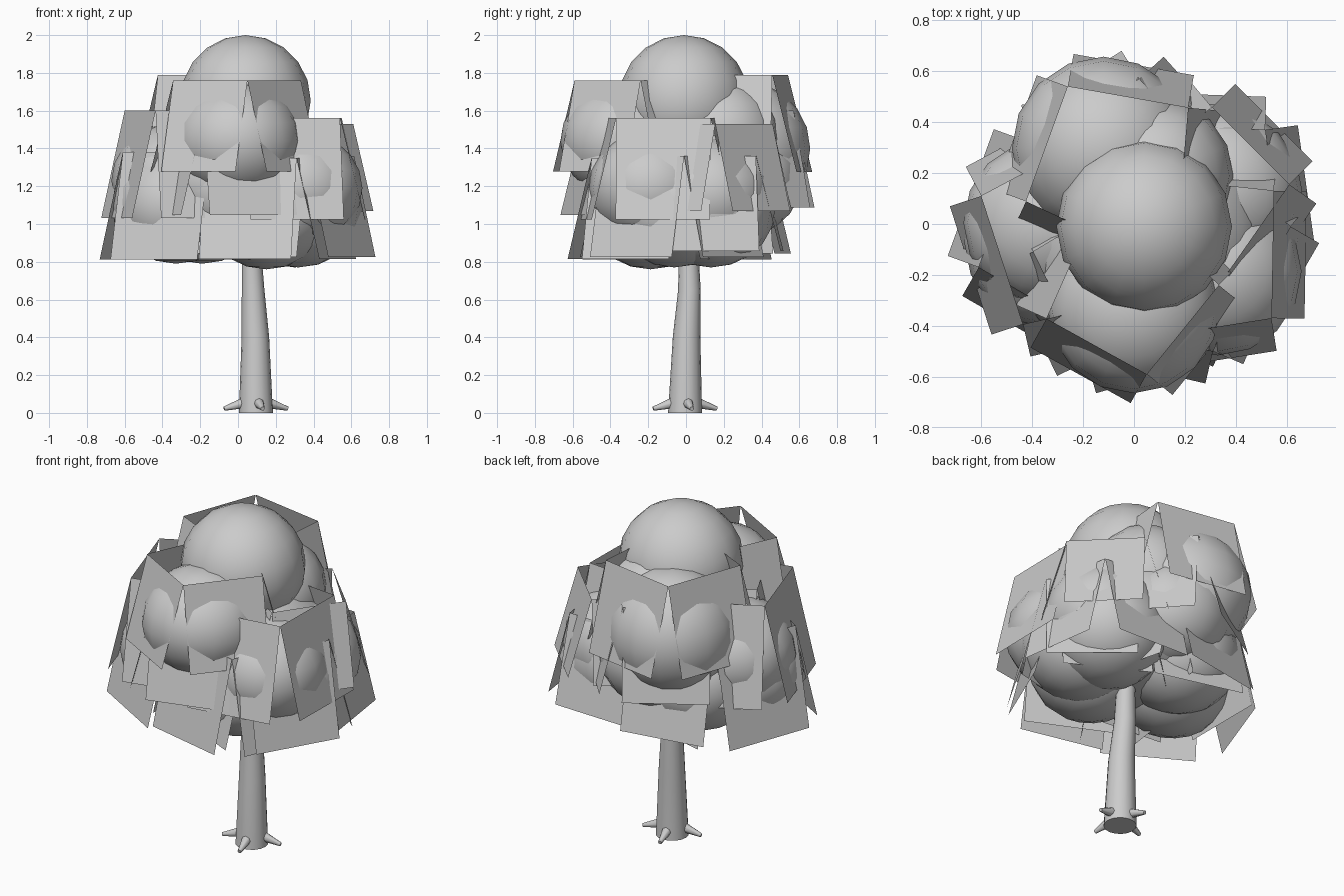
import bpy, bmesh, math
from mathutils import Vector, Matrix

cube = bpy.data.objects.get("Cube")
if cube:
    bpy.data.objects.remove(cube, do_unlink=True)

grey = bpy.data.materials.new("plain_grey")
grey.use_nodes = True
COLOUR = (0.6, 0.6, 0.6, 1)
grey.diffuse_color = COLOUR
grey.node_tree.nodes["Principled BSDF"].inputs["Base Color"].default_value = COLOUR


def add_object(name, bm, smooth=False):
    mesh = bpy.data.meshes.new(name)
    bm.to_mesh(mesh)
    bm.free()
    mesh.materials.append(grey)
    obj = bpy.data.objects.new(name, mesh)
    bpy.context.collection.objects.link(obj)
    if smooth:
        bpy.ops.object.select_all(action='DESELECT')
        obj.select_set(True)
        bpy.context.view_layer.objects.active = obj
        bpy.ops.object.shade_smooth_by_angle(angle=math.radians(50))


def tube(bm, stations, sides):
    """Skin level or tilted rings given as (centre, radius, axis)."""
    rings = []
    for centre, radius, axis in stations:
        turn = Vector(axis).to_track_quat('Z', 'Y')
        rings.append([bm.verts.new(Vector(centre) + turn @ Vector(
            (radius * math.cos(math.tau * i / sides),
             radius * math.sin(math.tau * i / sides), 0))) for i in range(sides)])
    for a, b in zip(rings, rings[1:]):
        for i in range(sides):
            j = (i + 1) % sides
            bm.faces.new((a[i], a[j], b[j], b[i]))
    bm.faces.new(rings[0][::-1])
    bm.faces.new(rings[-1])


def leaf_ball(name, centre, radius, height):
    bm = bmesh.new()
    bmesh.ops.create_uvsphere(
        bm, u_segments=16, v_segments=10, radius=1,
        matrix=Matrix.Translation(centre) @ Matrix.Diagonal((radius, radius, height, 1)))
    add_object(name, bm, True)


def heading(deg):
    return Vector((math.cos(math.radians(deg)), math.sin(math.radians(deg)), 0))


# Trunk, leaning slightly as it rises
bm = bmesh.new()
up = (0, 0, 1)
tube(bm, [((0.095, -0.005, 0), 0.09, up), ((0.092, 0.003, 0.4), 0.073, up),
          ((0.08, 0.018, 0.65), 0.06, up), ((0.073, 0.015, 0.82), 0.053, up),
          ((0.05, 0.01, 1.2), 0.045, up)], 16)
add_object("trunk", bm, True)

# Four short root spikes
bm = bmesh.new()
base = Vector((0.095, -0.005, 0))
for k in range(4):
    out = heading(12 + 90 * k)
    start = base + out * 0.06 + Vector((0, 0, 0.055))
    end = base + out * 0.172 + Vector((0, 0, 0.022))
    tube(bm, [(start, 0.03, end - start), (end, 0.011, end - start)], 8)
add_object("roots", bm, True)

# Crown ball, its shoulder and the heart of the canopy
leaf_ball("crown_top", (0.04, -0.01, 1.655), 0.345, 0.345)
leaf_ball("crown_shoulder", (0.08, 0.19, 1.45), 0.31, 0.32)
leaf_ball("canopy_core", (0, 0, 1.23), 0.53, 0.38)

# Leaf clumps by tier: shared top corner x, y, z, outward heading, card width,
# distance from that corner in to the clump centre
TIERS = {
    "upper_back": [(-0.26, 0.54, 1.79, 120, 0.48, 0.28)],
    "upper_front": [(0.05, -0.59, 1.76, 281, 0.45, 0.27)],
    "middle": [(0.54, -0.37, 1.56, 319, 0.50, 0.28),
               (-0.60, 0.11, 1.60, 158, 0.53, 0.28),
               (0.61, 0.155, 1.53, 5, 0.43, 0.28),
               (0.02, 0.57, 1.60, 82, 0.48, 0.29),
               (-0.185, -0.54, 1.56, 246, 0.48, 0.37)],
    "lower": [(0.615, -0.01, 1.36, 10, 0.50, 0.30),
              (0.31, -0.50, 1.35, 297, 0.50, 0.35),
              (-0.61, -0.17, 1.38, 200, 0.53, 0.30),
              (-0.42, 0.34, 1.38, 140, 0.50, 0.30),
              (0.515, 0.37, 1.36, 48, 0.47, 0.32)],
}
# Clump ball: depth below the corner, radius, half height
BALLS = {"upper_back": (0.39, 0.36, 0.36),
         "upper_front": (0.32, 0.34, 0.31),
         "middle": (0.37, 0.33, 0.30),
         "lower": (0.28, 0.34, 0.31)}
FLARE = 0.13
FRONT_TURN, BACK_TURN = 40, 125

for tier, clumps in TIERS.items():
    depth, radius, height = BALLS[tier]
    for n, (x, y, z, mid, width, inset) in enumerate(clumps, 1):
        corner = Vector((x, y, z))
        drop = Vector((0, 0, -1.07 * width))
        # A loose box of flat leaf cards, joined at the top and flaring below
        bm = bmesh.new()
        for side in (-1, 1):
            start = corner
            for turn in (FRONT_TURN, BACK_TURN):
                along = heading(mid + side * (turn + 90)) * width
                low = drop + heading(mid + side * turn) * FLARE
                pts = [start, start + low, start + low + along, start + along]
                if side < 0:
                    pts.reverse()
                bm.faces.new([bm.verts.new(p) for p in pts])
                start = start + along
        add_object(f"{tier}_leaf_cards_{n}", bm)
        # Rounded clump inside the cards
        centre = corner - heading(mid) * inset - Vector((0, 0, depth))
        leaf_ball(f"{tier}_leaf_clump_{n}", centre, radius, height)
